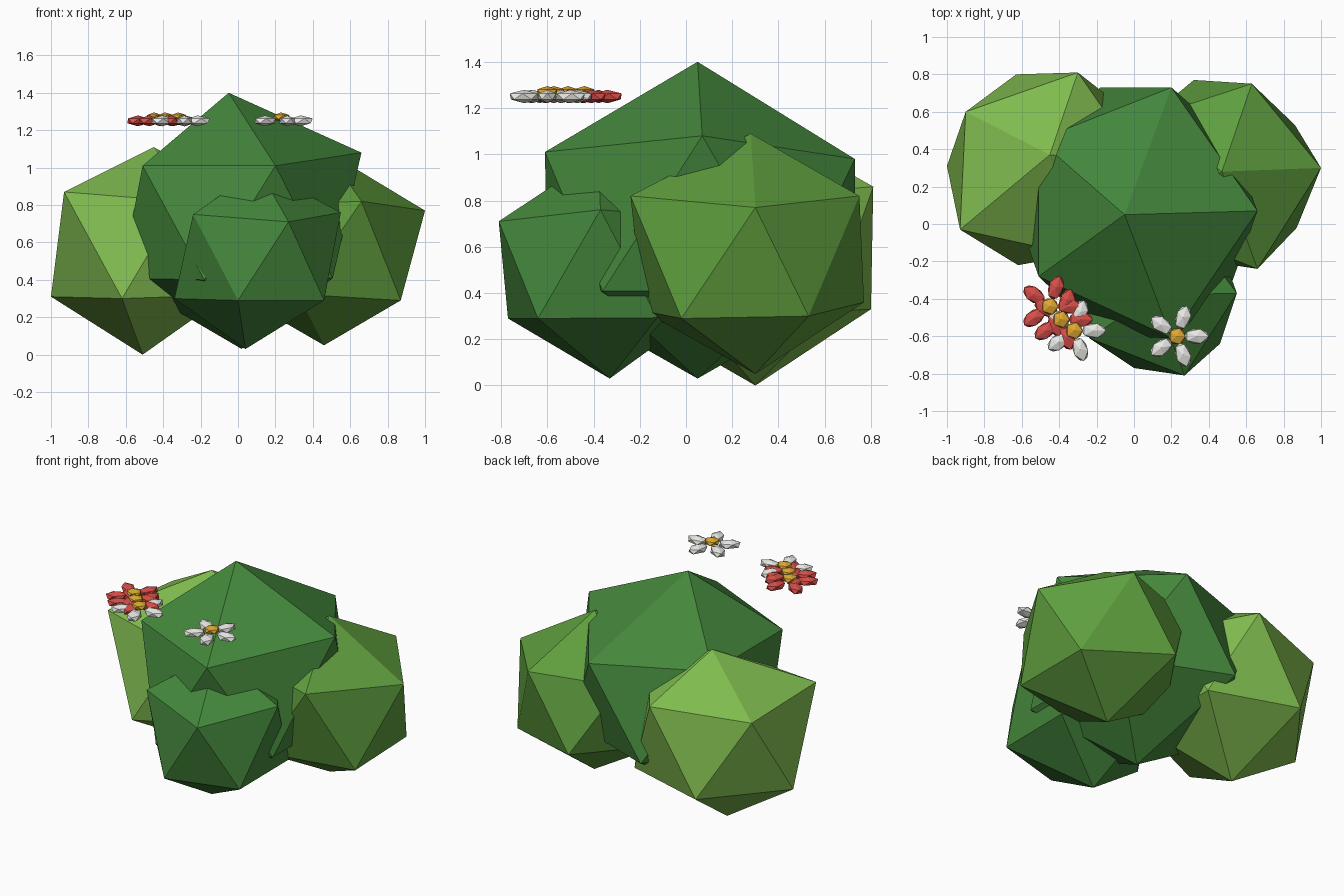
import bpy, bmesh, math
from mathutils import Vector, Matrix

if "Cube" in bpy.data.objects:
    bpy.data.objects.remove(bpy.data.objects["Cube"])


def material(name, rgb):
    m = bpy.data.materials.new(name)
    m.diffuse_color = (*rgb, 1)
    m.use_nodes = True
    m.node_tree.nodes["Principled BSDF"].inputs["Base Color"].default_value = m.diffuse_color
    return m


DARK = material("dark_leaf", (0.058, 0.242, 0.045))
MID = material("mid_leaf", (0.114, 0.342, 0.048))
LIGHT = material("light_leaf", (0.216, 0.497, 0.078))
RED = material("red_petal", (0.67, 0.076, 0.065))
WHITE = material("white_petal", (0.80, 0.80, 0.77))
YELLOW = material("flower_centre", (0.74, 0.40, 0.03))


def finish(bm, name, mats):
    mesh = bpy.data.meshes.new(name)
    bm.to_mesh(mesh)
    bm.free()
    for m in mats:
        mesh.materials.append(m)
    obj = bpy.data.objects.new(name, mesh)
    bpy.context.collection.objects.link(obj)
    return obj


def leaf_clump(name, centre, radii, mat, nudges):
    """Icosahedron whose nearest corners are pulled to the given points."""
    bm = bmesh.new()
    bmesh.ops.create_icosphere(
        bm, subdivisions=1, radius=1,
        matrix=Matrix.Translation(centre) @ Matrix.Diagonal((*radii, 1)))
    for p in map(Vector, nudges):
        min(bm.verts, key=lambda v: (v.co - p).length).co = p
    return finish(bm, name, [mat])


# Leaf clumps
leaf_clump("main_clump", (0, 0.05, 0.715), (0.70, 0.78, 0.685), DARK, [
    (-0.05, 0.05, 1.40), (0.02, 0.05, 0.03), (0.20, 0.73, 0.98),
    (-0.51, 0.45, 1.01), (-0.51, -0.28, 1.01), (0.20, -0.61, 1.01),
    (0.66, 0.07, 1.08), (-0.18, 0.73, 0.42), (-0.18, -0.60, 0.40)])
leaf_clump("left_clump", (-0.47, 0.32, 0.57), (0.57, 0.57, 0.56), LIGHT, [
    (-0.45, 0.37, 1.11), (-0.51, 0.30, 0.0), (-0.90, 0.60, 0.83),
    (-0.93, -0.03, 0.87), (-0.30, 0.81, 0.86), (-1.0, 0.31, 0.31),
    (-0.62, -0.22, 0.30), (-0.63, 0.80, 0.33)])
leaf_clump("right_clump", (0.47, 0.28, 0.56), (0.54, 0.55, 0.53), MID, [
    (0.47, 0.28, 1.09), (0.46, 0.30, 0.05), (1.0, 0.30, 0.77),
    (0.63, 0.75, 0.82), (0.66, -0.24, 0.82), (0.87, -0.02, 0.29),
    (0.86, 0.53, 0.30), (0.32, 0.77, 0.36)])
leaf_clump("front_clump", (0.11, -0.38, 0.51), (0.485, 0.485, 0.485), DARK, [
    (0.04, -0.33, 0.03), (0.27, -0.81, 0.71), (0.55, -0.37, 0.76),
    (-0.24, -0.61, 0.75), (0.0, -0.77, 0.29), (0.46, -0.64, 0.29),
    (-0.34, -0.37, 0.30)])


def flower(name, x, y, petal):
    """Five flattened petals round a small button."""
    bm = bmesh.new()
    at = Matrix.Translation((x, y, 1.25))
    for i in range(5):
        bmesh.ops.create_icosphere(
            bm, subdivisions=1, radius=1,
            matrix=at @ Matrix.Rotation(math.radians(72 * i), 4, 'Z')
            @ Matrix.Translation((0.105, 0, 0))
            @ Matrix.Diagonal((0.073, 0.045, 0.029, 1)))
    count = len(bm.faces)
    bmesh.ops.create_icosphere(
        bm, subdivisions=1, radius=1,
        matrix=at @ Matrix.Translation((0, 0, 0.02))
        @ Matrix.Diagonal((0.05, 0.05, 0.025, 1)))
    for i, f in enumerate(bm.faces):
        f.material_index = int(i >= count)
    return finish(bm, name, [petal, YELLOW])


# Flowers
flower("red_flower_outer", -0.45, -0.44, RED)
flower("red_flower_inner", -0.39, -0.51, RED)
flower("white_flower_left", -0.32, -0.57, WHITE)
flower("white_flower_right", 0.23, -0.60, WHITE)
